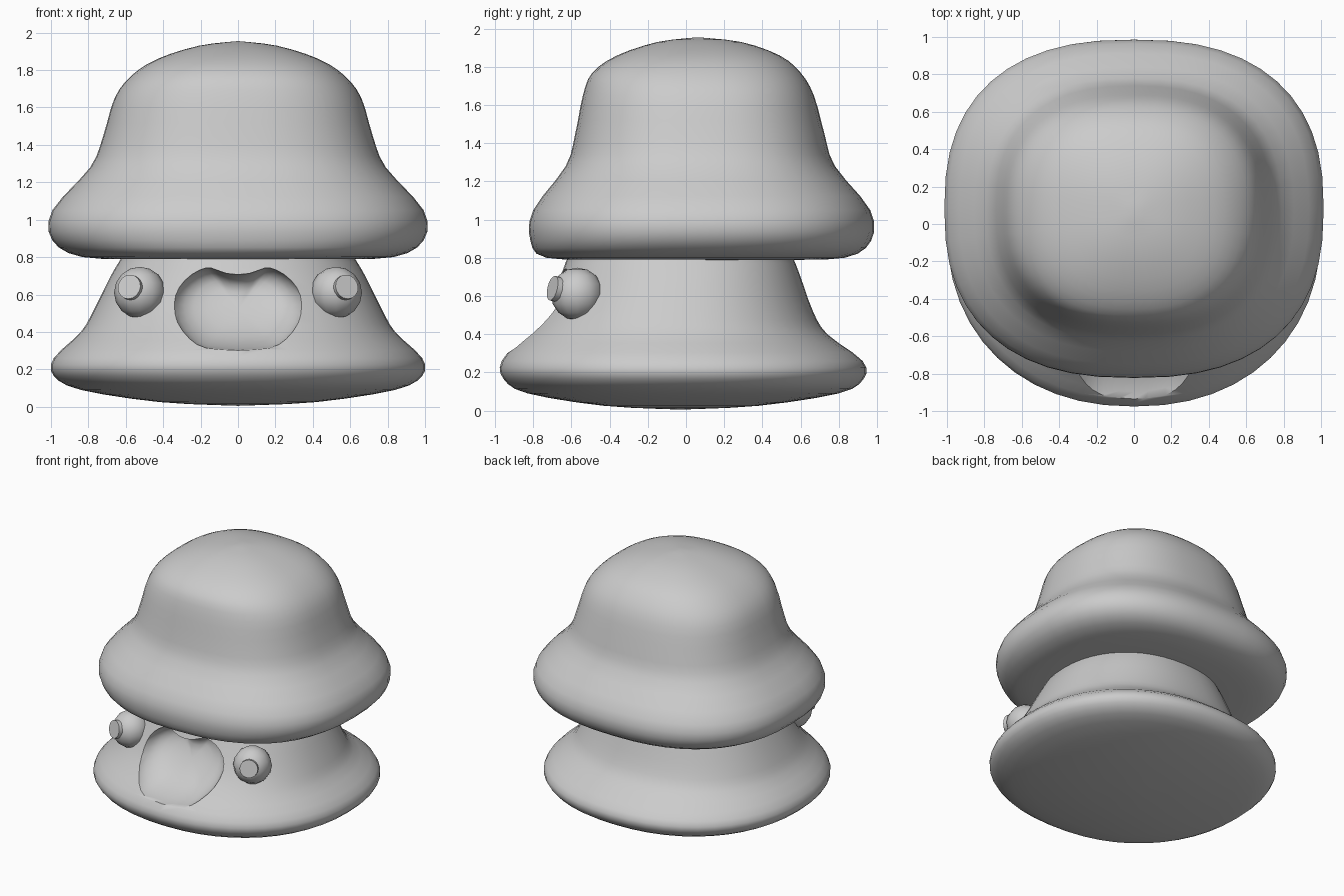
import bpy, bmesh, math
from mathutils import Vector

if "Cube" in bpy.data.objects:
    bpy.data.objects.remove(bpy.data.objects["Cube"])

grey = bpy.data.materials.new("plain_grey")
grey.diffuse_color = (0.6, 0.6, 0.6, 1)
grey.use_nodes = True
grey.node_tree.nodes["Principled BSDF"].inputs["Base Color"].default_value = grey.diffuse_color


def finish(name, bm, angle):
    bmesh.ops.recalc_face_normals(bm, faces=bm.faces)
    me = bpy.data.meshes.new(name)
    bm.to_mesh(me)
    bm.free()
    me.materials.append(grey)
    ob = bpy.data.objects.new(name, me)
    bpy.context.collection.objects.link(ob)
    smooth(ob, angle)
    return ob


def smooth(ob, angle):
    bpy.ops.object.select_all(action='DESELECT')
    ob.select_set(True)
    bpy.context.view_layer.objects.active = ob
    bpy.ops.object.shade_smooth_by_angle(angle=math.radians(angle))


def spline(points, steps=3):
    """Catmull-Rom curve through the profile points."""
    p = [Vector(q) for q in points]
    p = [p[0]] + p + [p[-1]]
    out = []
    for i in range(1, len(p) - 2):
        a, b, c, d = p[i - 1:i + 3]
        for k in range(steps):
            t = k / steps
            out.append(0.5 * (2 * b + (c - a) * t + (2 * a - 5 * b + 4 * c - d) * t * t
                              + (3 * b - a - 3 * c + d) * t ** 3))
    return out + [p[-1]]


def bridge(bm, loops, start, end):
    """Skin a list of vertex coordinate loops, closing both ends at a point."""
    rings = [[bm.verts.new(c) for c in loop] for loop in loops]
    n = len(rings[0])
    for a, b in zip(rings, rings[1:]):
        for i in range(n):
            j = (i + 1) % n
            bm.faces.new((a[i], a[j], b[j], b[i]))
    for ring, tip in ((rings[0], start), (rings[-1], end)):
        v = bm.verts.new(tip)
        for i in range(n):
            bm.faces.new((ring[i], ring[(i + 1) % n], v))


def rounded_square_loft(name, profile, power, segs=48):
    """Profile rows: z, half width, front y, back y."""
    rows = spline(profile)
    loops = []
    for z, w, f, b in rows[1:-1]:
        mid, half = (f + b) / 2, (b - f) / 2
        loop = []
        for i in range(segs):
            a = 2 * math.pi * i / segs
            c, s = math.cos(a), math.sin(a)
            loop.append((w * math.copysign(abs(c) ** (2 / power), c),
                         mid + half * math.copysign(abs(s) ** (2 / power), s), z))
        loops.append(loop)
    bm = bmesh.new()
    tips = [(0, (r[2] + r[3]) / 2, r[0]) for r in (rows[0], rows[-1])]
    bridge(bm, loops, *tips)
    return finish(name, bm, 45)


# Domed cap with a flared brim
rounded_square_loft("cap", [
    (0.79, 0.0, 0.05, 0.05), (0.79, 0.45, -0.36, 0.46), (0.80, 0.83, -0.73, 0.83),
    (0.89, 0.993, -0.815, 0.97), (1.05, 0.993, -0.80, 0.965), (1.28, 0.79, -0.63, 0.78),
    (1.45, 0.72, -0.58, 0.725), (1.65, 0.66, -0.54, 0.67), (1.77, 0.57, -0.49, 0.60),
    (1.86, 0.43, -0.36, 0.49), (1.93, 0.21, -0.15, 0.29), (1.955, 0.0, 0.06, 0.06)], 2.45)

# Flared body with a gently rounded underside
body = rounded_square_loft("body", [
    (0.005, 0.0, -0.03, -0.03), (0.025, 0.42, -0.43, 0.38), (0.09, 0.84, -0.83, 0.80),
    (0.165, 0.985, -0.955, 0.93), (0.26, 0.985, -0.965, 0.925), (0.40, 0.84, -0.845, 0.74),
    (0.52, 0.77, -0.75, 0.665), (0.70, 0.68, -0.66, 0.60), (0.80, 0.62, -0.62, 0.56),
    (0.86, 0.58, -0.58, 0.52), (0.87, 0.30, -0.30, 0.25), (0.87, 0.0, -0.02, -0.02)], 2.2)

# Mouth hollow: bowl that follows the slope of the body
half = spline([(0.0, 0.71), (0.06, 0.715), (0.12, 0.735), (0.17, 0.745), (0.25, 0.71),
               (0.32, 0.64), (0.35, 0.55), (0.33, 0.45), (0.26, 0.36), (0.17, 0.312),
               (0.0, 0.30)], 2)
outline = [tuple(p) for p in half] + [(-p[0], p[1]) for p in reversed(half[1:-1])]


def bowl_point(x, z, depth, scale):
    x, z = x * scale, 0.52 + (z - 0.52) * scale
    return (x, -0.93 + (z - 0.30) * 0.65 + 0.5 * x * x + depth, z)


bm = bmesh.new()
levels = [(-0.4, 1.0), (-0.03, 1.0), (0.03, 0.98), (0.08, 0.92), (0.13, 0.82),
          (0.17, 0.68), (0.20, 0.48), (0.215, 0.25)]
bridge(bm, [[bowl_point(x, z, d, s) for x, z in outline] for d, s in levels],
       bowl_point(0, 0.52, -0.4, 0), bowl_point(0, 0.52, 0.22, 0))
cutter = finish("mouth_cutter", bm, 45)
cutter.hide_render = True
cut = body.modifiers.new("mouth", 'BOOLEAN')
cut.operation = 'DIFFERENCE'
cut.solver = 'EXACT'
cut.object = cutter
bpy.context.view_layer.objects.active = body
bpy.ops.object.modifier_apply(modifier=cut.name)
bpy.data.objects.remove(cutter)
smooth(body, 45)

# Ball eyes with flat round pupils
for side, label in ((-1, "left"), (1, "right")):
    centre = Vector((side * 0.525, -0.57, 0.61))
    look = Vector((side * 0.055, -0.125, 0.03)).normalized()
    bpy.ops.mesh.primitive_uv_sphere_add(segments=12, ring_count=8, radius=0.138, location=centre)
    eye = bpy.context.object
    eye.name = label + "_eye"
    bpy.ops.mesh.primitive_cylinder_add(vertices=16, radius=0.066, depth=0.05,
                                        location=centre + look * 0.12,
                                        rotation=look.to_track_quat('Z', 'Y').to_euler())
    pupil = bpy.context.object
    pupil.name = label + "_pupil"
    for ob in (eye, pupil):
        ob.data.materials.append(grey)
        smooth(ob, 50)
